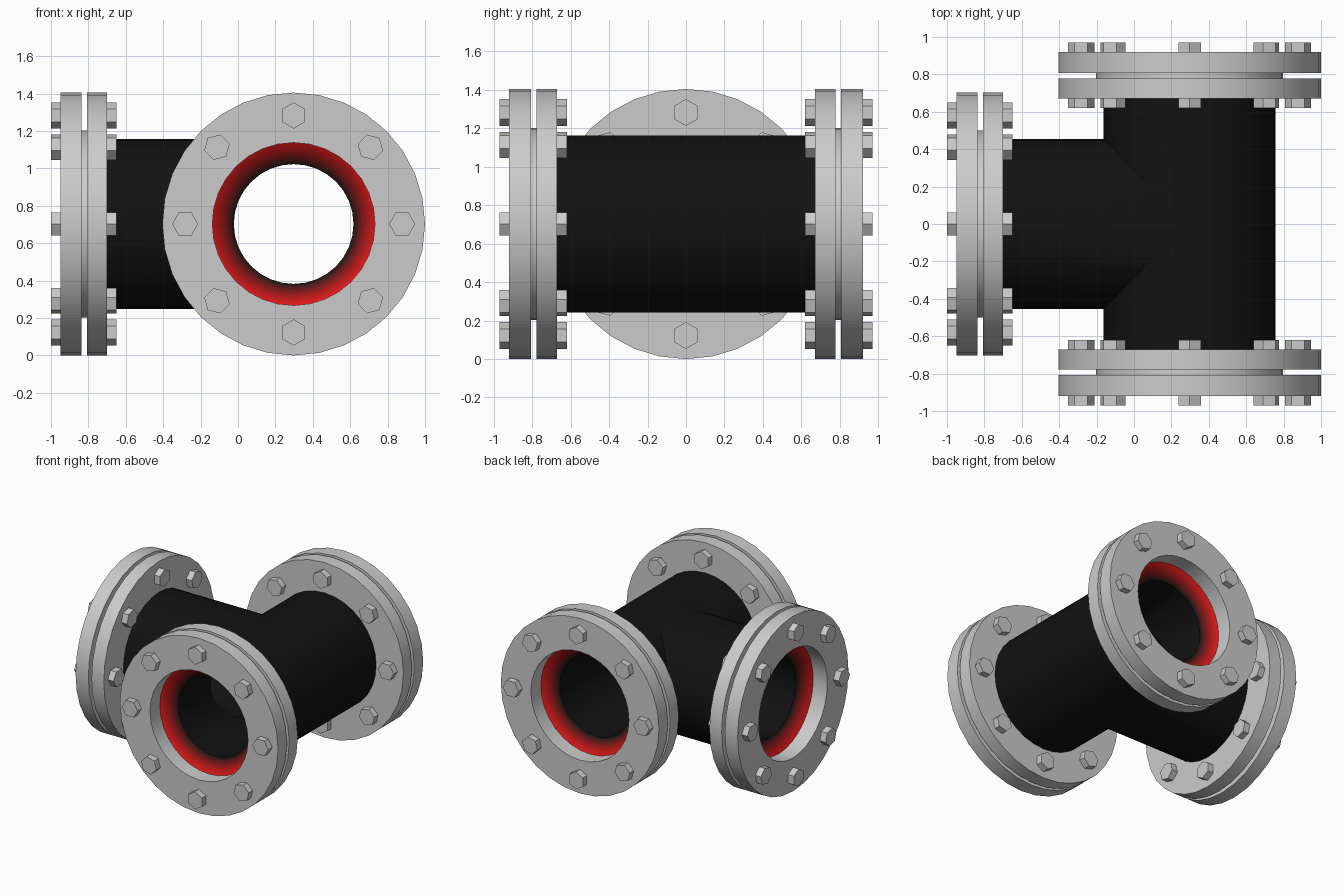
import bpy, bmesh
from math import cos, sin, pi, radians
from mathutils import Matrix

if "Cube" in bpy.data.objects:
    bpy.data.objects.remove(bpy.data.objects["Cube"])

CX, CZ, SEG = 0.2975, 0.7025, 32
CENTER = Matrix.Translation((CX, 0, CZ))
# name, rotation taking local +Z to the port direction, distance of outer flange face
PORTS = [
    ("front", Matrix.Rotation(radians(90), 4, 'X'), 0.92),
    ("back", Matrix.Rotation(radians(-90), 4, 'X'), 0.92),
    ("branch", Matrix.Rotation(radians(-90), 4, 'Y'), 1.2475),
]


def material(name, color):
    m = bpy.data.materials.new(name)
    m.diffuse_color = (*color, 1)
    m.use_nodes = True
    m.node_tree.nodes["Principled BSDF"].inputs["Base Color"].default_value = m.diffuse_color
    return m


BLACK = material("black_rubber", (0.006, 0.006, 0.006))
BANDS = 8
FADE = []
for i in range(BANDS):
    k = 1 - (i + 0.5) / BANDS
    FADE.append(material(f"red_fade_{i}", (0.8 * k ** 1.5 + 0.005, 0.008, 0.008)))


def add_object(name, bm, matrix, mats=(), smooth=True):
    bmesh.ops.recalc_face_normals(bm, faces=bm.faces[:])
    me = bpy.data.meshes.new(name)
    bm.to_mesh(me)
    bm.free()
    for m in mats:
        me.materials.append(m)
    ob = bpy.data.objects.new(name, me)
    bpy.context.collection.objects.link(ob)
    ob.matrix_world = matrix
    if smooth:
        smooth_by_angle(ob)
    return ob


def smooth_by_angle(ob):
    bpy.ops.object.select_all(action='DESELECT')
    ob.select_set(True)
    bpy.context.view_layer.objects.active = ob
    bpy.ops.object.shade_smooth_by_angle(angle=radians(35))


def lathe(name, profile, matrix, mats=(), slots=None):
    """Spin a closed (radius, height) profile around local Z."""
    bm = bmesh.new()
    n = len(profile)
    rings = [[bm.verts.new((r * cos(2 * pi * s / SEG), r * sin(2 * pi * s / SEG), z))
              for r, z in profile] for s in range(SEG)]
    for s in range(SEG):
        a, b = rings[s], rings[(s + 1) % SEG]
        for i in range(n):
            j = (i + 1) % n
            f = bm.faces.new((a[i], b[i], b[j], a[j]))
            f.material_index = slots[i] if slots else 0
    return add_object(name, bm, matrix, mats)


def rod(name, radius, z0, z1, matrix, mats=()):
    bm = bmesh.new()
    bmesh.ops.create_cone(bm, cap_ends=True, segments=SEG, radius1=radius, radius2=radius,
                          depth=z1 - z0, matrix=Matrix.Translation((0, 0, (z0 + z1) / 2)))
    return add_object(name, bm, matrix, mats, smooth=False)


def boolean(target, other, op):
    mod = target.modifiers.new(op.lower(), 'BOOLEAN')
    mod.operation, mod.object, mod.solver = op, other, 'EXACT'
    bpy.context.view_layer.objects.active = target
    bpy.ops.object.modifier_apply(modifier=mod.name)
    bpy.data.objects.remove(other)


# Rubber tee body: hollow main run with a side branch
run, side = CENTER @ PORTS[1][1], CENTER @ PORTS[2][1]
E1, E2 = 0.72, 1.0475
tee = rod("tee_body", 0.46, -E1, E1, run, [BLACK])
boolean(tee, rod("branch_outer", 0.455, 0, E2, side, [BLACK]), 'UNION')
boolean(tee, rod("run_bore", 0.32, -E1 - 0.1, E1 + 0.1, run, [BLACK]), 'DIFFERENCE')
boolean(tee, rod("branch_bore", 0.319, 0, E2 + 0.1, side, [BLACK]), 'DIFFERENCE')
smooth_by_angle(tee)

for name, rot, dist in PORTS:
    # Local frame with z = 0 on the outer flange face
    M = CENTER @ rot @ Matrix.Translation((0, 0, dist))
    # Outer flange with raised face, and the backing flange
    lathe(f"{name}_outer_flange", [(0.435, 0), (0.7025, 0), (0.7025, -0.113),
                                   (0.5, -0.113), (0.5, -0.142), (0.435, -0.142)], M)
    lathe(f"{name}_backing_flange", [(0.45, -0.142), (0.7025, -0.142),
                                     (0.7025, -0.25), (0.45, -0.25)], M)
    # Red sealing lip fading to black towards the bore
    cone = [(0.435 - 0.115 * i / BANDS, -0.125 - 0.075 * i / BANDS) for i in range(BANDS + 1)]
    lathe(f"{name}_sealing_lip", cone + [(0.435, -0.2)], M, FADE + [BLACK],
          list(range(BANDS)) + [BANDS, BANDS])
    # Hex bolt heads and nuts on both sides of the flange pair
    bm = bmesh.new()
    for k in range(8):
        a = k * pi / 4
        for z in (0.022, -0.272):
            mat = (Matrix.Rotation(a, 4, 'Z') @ Matrix.Translation((0.58, 0, z))
                   @ Matrix.Rotation(pi / 2, 4, 'Z'))
            bmesh.ops.create_cone(bm, cap_ends=True, segments=6, radius1=0.07,
                                  radius2=0.07, depth=0.056, matrix=mat)
    add_object(f"{name}_bolts", bm, M, smooth=False)
